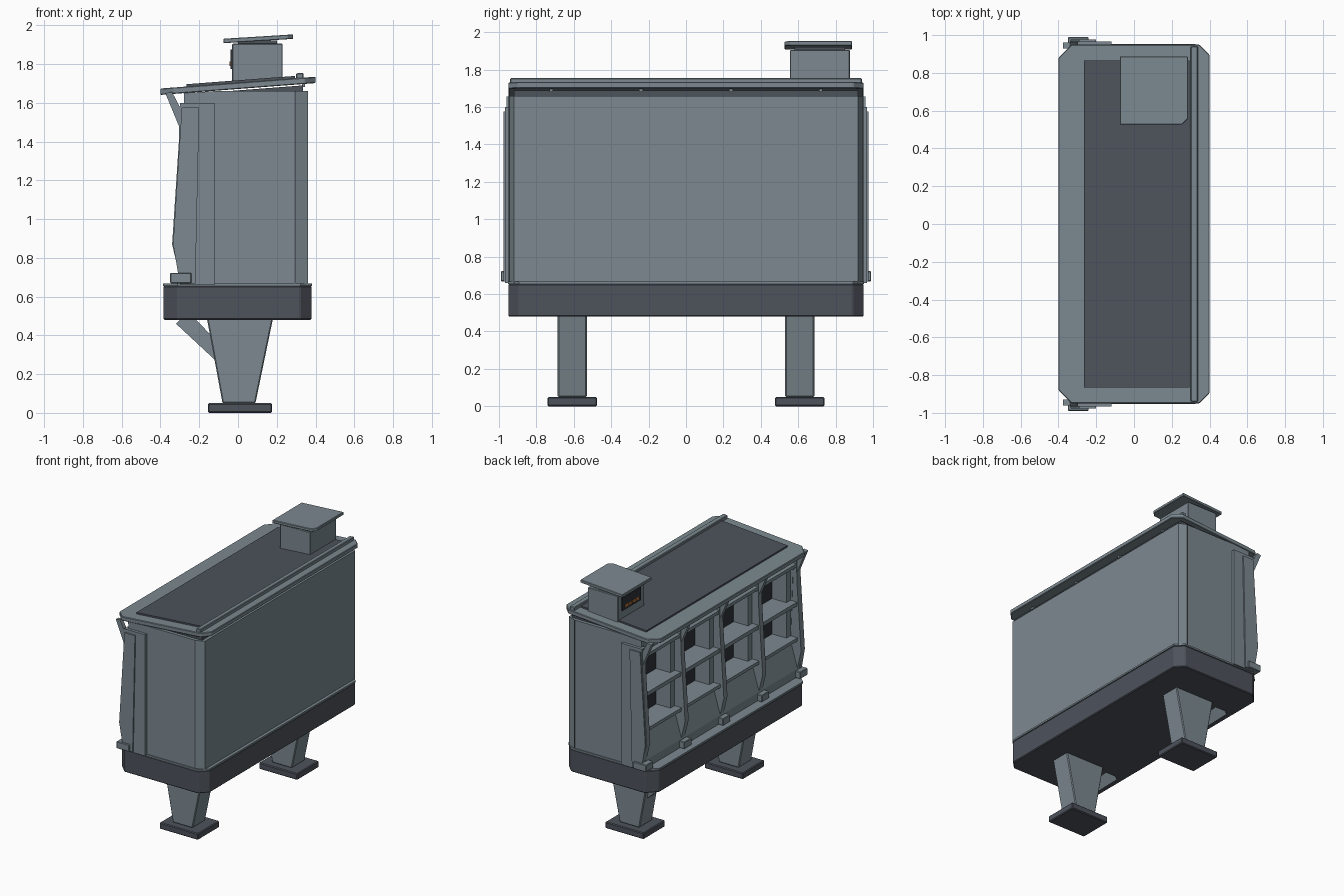
import bpy, bmesh

def material(name, rgb):
    m = bpy.data.materials.new(name)
    m.diffuse_color = (*rgb, 1)
    return m

STEEL = material("steel grey", (0.20, 0.25, 0.28))
DARK = material("dark slate", (0.075, 0.085, 0.105))
BLACK = material("cell charcoal", (0.03, 0.033, 0.04))
ORANGE = material("amber", (0.50, 0.19, 0.05))

def prism(name, pts, axis, a, b, mat, bevel=0.0, slope=0.0):
    """Extrude a 2D profile along an axis; slope shears z by x."""
    bm = bmesh.new()
    def put(p, t):
        x, y, z = {"x": (t, p[0], p[1]), "y": (p[0], t, p[1]), "z": (p[0], p[1], t)}[axis]
        return bm.verts.new((x, y, z + slope * x))
    lo, hi = [put(p, a) for p in pts], [put(p, b) for p in pts]
    bm.faces.new(lo)
    bm.faces.new(hi)
    n = len(pts)
    for i in range(n):
        j = (i + 1) % n
        bm.faces.new((lo[i], lo[j], hi[j], hi[i]))
    bmesh.ops.recalc_face_normals(bm, faces=bm.faces)
    me = bpy.data.meshes.new(name)
    bm.to_mesh(me)
    bm.free()
    me.materials.append(mat)
    ob = bpy.data.objects.new(name, me)
    bpy.context.collection.objects.link(ob)
    if bevel:
        mod = ob.modifiers.new("bevel", "BEVEL")
        mod.width = bevel
        mod.segments = 1
    return ob

def box(name, x, y, z, mat, bevel=0.0, slope=0.0):
    return prism(name, [(x[0], y[0]), (x[1], y[0]), (x[1], y[1]), (x[0], y[1])],
                 "z", z[0], z[1], mat, bevel, slope)

def octagon(x0, x1, y, cl, cr):
    return [(x0 + cl, -y), (x1 - cr, -y), (x1, -y + cr), (x1, y - cr),
            (x1 - cr, y), (x0 + cl, y), (x0, y - cl), (x0, -y + cl)]

# legs, feet and braces
for s in (-1, 1):
    yc = 0.608 * s
    prism("leg", [(-0.16, 0.485), (0.18, 0.485), (0.09, 0.05), (-0.08, 0.05)], "y",
          yc - 0.078, yc + 0.078, STEEL, 0.006)
    box("foot", (-0.155, 0.175), (yc - 0.132, yc + 0.132), (0, 0.05), DARK, 0.006)
    prism("leg_brace", [(-0.32, 0.46), (-0.295, 0.485), (-0.22, 0.485), (-0.12, 0.38), (-0.11, 0.265)],
          "y", yc - 0.04, yc + 0.04, STEEL)

# base tray and deck lip
prism("base_tray", octagon(-0.385, 0.38, 0.95, 0.075, 0.06), "z", 0.48, 0.655, DARK, 0.006)
prism("deck", octagon(-0.388, 0.383, 0.953, 0.075, 0.06), "z", 0.655, 0.668, STEEL)

# cabinet: rear body, end walls, face grid
prism("cabinet_body", [(-0.12, -0.945), (0.30, -0.945), (0.36, -0.92), (0.36, 0.92),
                       (0.30, 0.945), (-0.12, 0.945)], "z", 0.66, 1.66, STEEL)
prism("cabinet_top_rail", [(-0.12, 1.53), (-0.26, 1.53), (-0.28, 1.65), (-0.12, 1.66)],
      "y", -0.94, 0.94, STEEL)
prism("cabinet_sill", [(-0.12, 0.66), (-0.31, 0.66), (-0.31, 0.73), (-0.25, 0.93), (-0.12, 0.93)],
      "y", -0.94, 0.94, STEEL)
for s in (-1, 1):
    box("corner_seam", (0.292, 0.298), sorted((0.94 * s, 0.948 * s)), (0.668, 1.66), DARK)
    prism("end_wall", [(-0.12, 0.66), (-0.24, 0.66), (-0.28, 1.65), (-0.12, 1.66)],
          "y", 0.92 * s, 0.945 * s, STEEL)

# fins with roof struts and foot blocks
FINS = [-0.945, -0.475, 0, 0.475, 0.945]
fin = [(-0.30, 1.60), (-0.305, 1.40), (-0.34, 0.87), (-0.30, 0.70), (-0.30, 0.66), (-0.12, 0.66), (-0.12, 1.60)]
strut = [(-0.375, 1.65), (-0.34, 1.655), (-0.285, 1.55), (-0.29, 1.44), (-0.305, 1.48)]
for y in FINS:
    prism("fin", fin, "y", y - 0.022, y + 0.022, STEEL)
    prism("roof_strut", strut, "y", y - 0.016, y + 0.016, STEEL)
    box("foot_block", (-0.35, -0.24), (y - 0.045, y + 0.045), (0.668, 0.722), STEEL, 0.004)
for s in (-1, 1):
    prism("end_plate", [(-0.29, 1.575), (-0.20, 1.575), (-0.22, 0.668), (-0.30, 0.668),
                        (-0.335, 0.87)], "y", 0.95 * s, 0.977 * s, STEEL)

# bays: dark cells, shelves, handrail and amber strips
for i in range(4):
    y0, y1 = FINS[i] + 0.022, FINS[i + 1] - 0.022
    for z0, z1 in ((0.93, 1.22), (1.24, 1.53)):
        box("cell_back", (-0.127, -0.12), (y0, y1), (z0, z1), BLACK)
        for ya, yb in ((y0, y0 + 0.05), (y1 - 0.05, y1)):
            box("cell_jamb", (-0.25, -0.12), (ya, yb), (z0, z1), STEEL)
    box("middle_shelf", (-0.305, -0.12), (y0, y1), (1.215, 1.245), STEEL)
    box("lower_shelf", (-0.31, -0.12), (y0, y1), (0.945, 0.97), STEEL)
    box("top_shelf", (-0.30, -0.24), (y0, y1), (1.515, 1.54), STEEL)
    lit = (1.46, 1.16)[i % 2]
    box("amber_strip", (-0.135, -0.127), (y0 + 0.07, y1 - 0.07), (lit - 0.008, lit + 0.008), ORANGE)

# roof, sheared to slope up towards the back
SL = 0.076
box("roof_gap", (-0.26, 0.335), (-0.92, 0.92), (1.60, 1.664), DARK, 0, SL)
prism("roof", octagon(-0.40, 0.40, 0.95, 0.07, 0.055), "z", 1.671, 1.704, STEEL, 0.004, SL)
box("solar_panel", (-0.265, 0.295), (-0.865, 0.865), (1.704, 1.716), DARK, 0, SL)
box("roof_ridge_bar", (0.30, 0.338), (-0.94, 0.94), (1.70, 1.729), STEEL, 0.004, SL)
for y in (-0.72, -0.24, 0.24, 0.72):
    box("roof_screw", (0.33, 0.345), (y - 0.01, y + 0.01), (1.655, 1.672), STEEL, 0, SL)

# vent box with louvred window and cap
box("vent_box", (-0.03, 0.23), (0.556, 0.876), (1.69, 1.905), STEEL, 0.004)
box("vent_window", (-0.038, -0.03), (0.605, 0.83), (1.775, 1.875), BLACK)
for k in range(4):
    yc = 0.65 + k * 0.045
    box("vent_light", (-0.044, -0.038), (yc - 0.017, yc + 0.017), (1.79, 1.812), ORANGE)
box("vent_neck", (0.0, 0.20), (0.58, 0.85), (1.89, 1.92), DARK)
prism("vent_cap", [(-0.075, 0.527), (0.255, 0.527), (0.285, 0.557), (0.285, 0.887), (-0.075, 0.887)],
      "z", 1.912, 1.935, STEEL, 0.003, 0.062)
